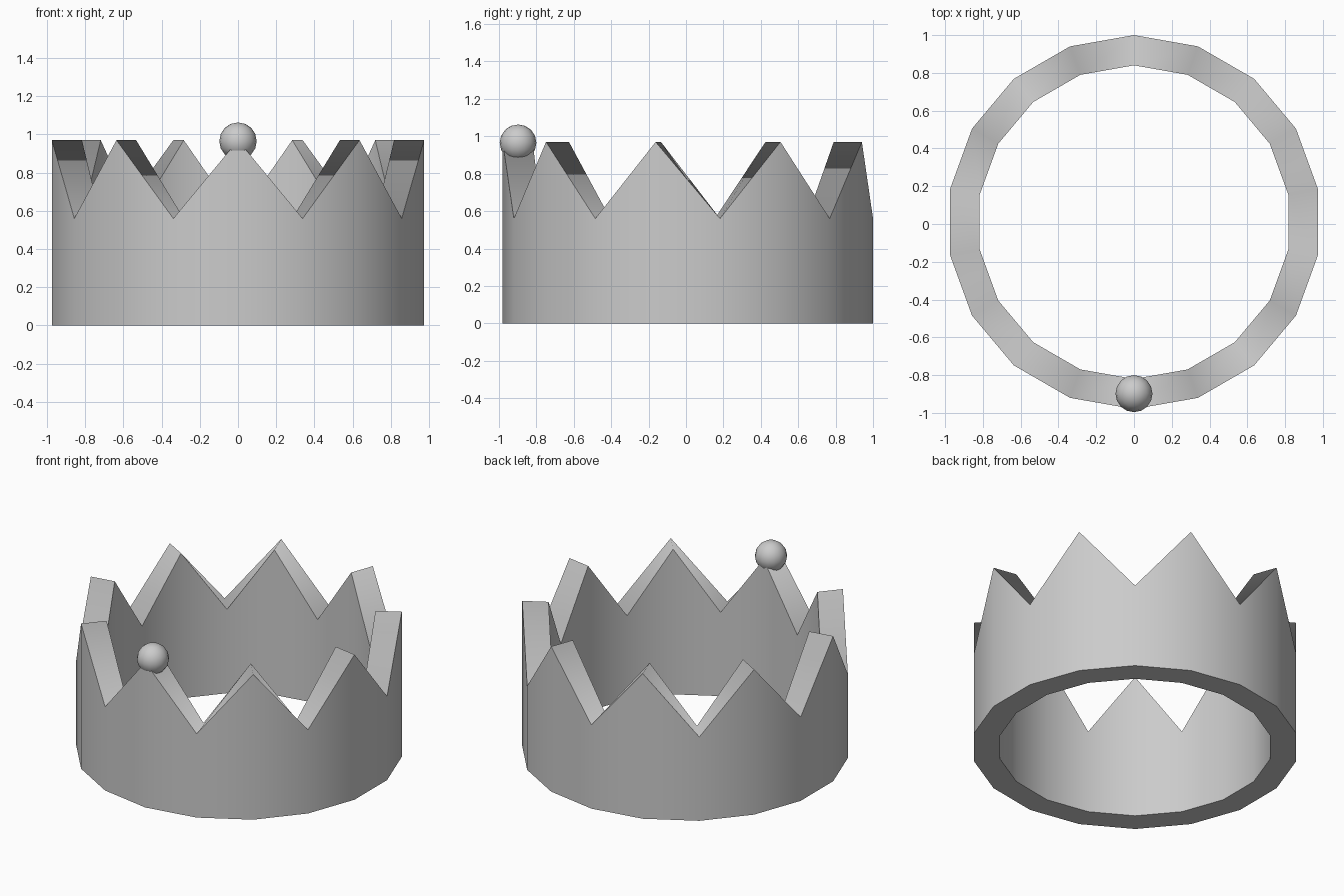
import bpy, bmesh, math

if "Cube" in bpy.data.objects:
    bpy.data.objects.remove(bpy.data.objects["Cube"])

SIDES, OUTER, INNER, CY = 18, 0.99, 0.83, 0.01
PEAK, VALLEY = 0.97, 0.56

# Crown band: 18-sided ring whose top edge zigzags into nine points
bm = bmesh.new()
columns = []
for i in range(SIDES):
    a = -math.pi / 2 + math.tau * i / SIDES
    top = VALLEY if i % 2 else PEAK
    columns.append([bm.verts.new((r * math.cos(a), CY + r * math.sin(a), z))
                    for r, z in ((OUTER, 0), (OUTER, top), (INNER, top), (INNER, 0))])
for i in range(SIDES):
    a, b = columns[i], columns[(i + 1) % SIDES]
    for k in range(4):
        m = (k + 1) % 4
        face = bm.faces.new((a[k], b[k], b[m], a[m]))
        face.smooth = True
bmesh.ops.recalc_face_normals(bm, faces=bm.faces)

# Sharp rims keep walls, top and bottom apart while each strip shades smoothly
for i in range(SIDES):
    for k in range(4):
        edge = bm.edges.get((columns[i][k], columns[(i + 1) % SIDES][k]))
        edge.smooth = False
mesh = bpy.data.meshes.new("crown_band")
bm.to_mesh(mesh)
bm.free()
band = bpy.data.objects.new("crown_band", mesh)
bpy.context.collection.objects.link(band)

# Ball on the front point
bpy.ops.mesh.primitive_uv_sphere_add(segments=16, ring_count=8, radius=0.098,
                                     location=(0, -0.898, 0.965))
ball = bpy.context.object
ball.name = "front_ball"
bpy.ops.object.shade_smooth()
